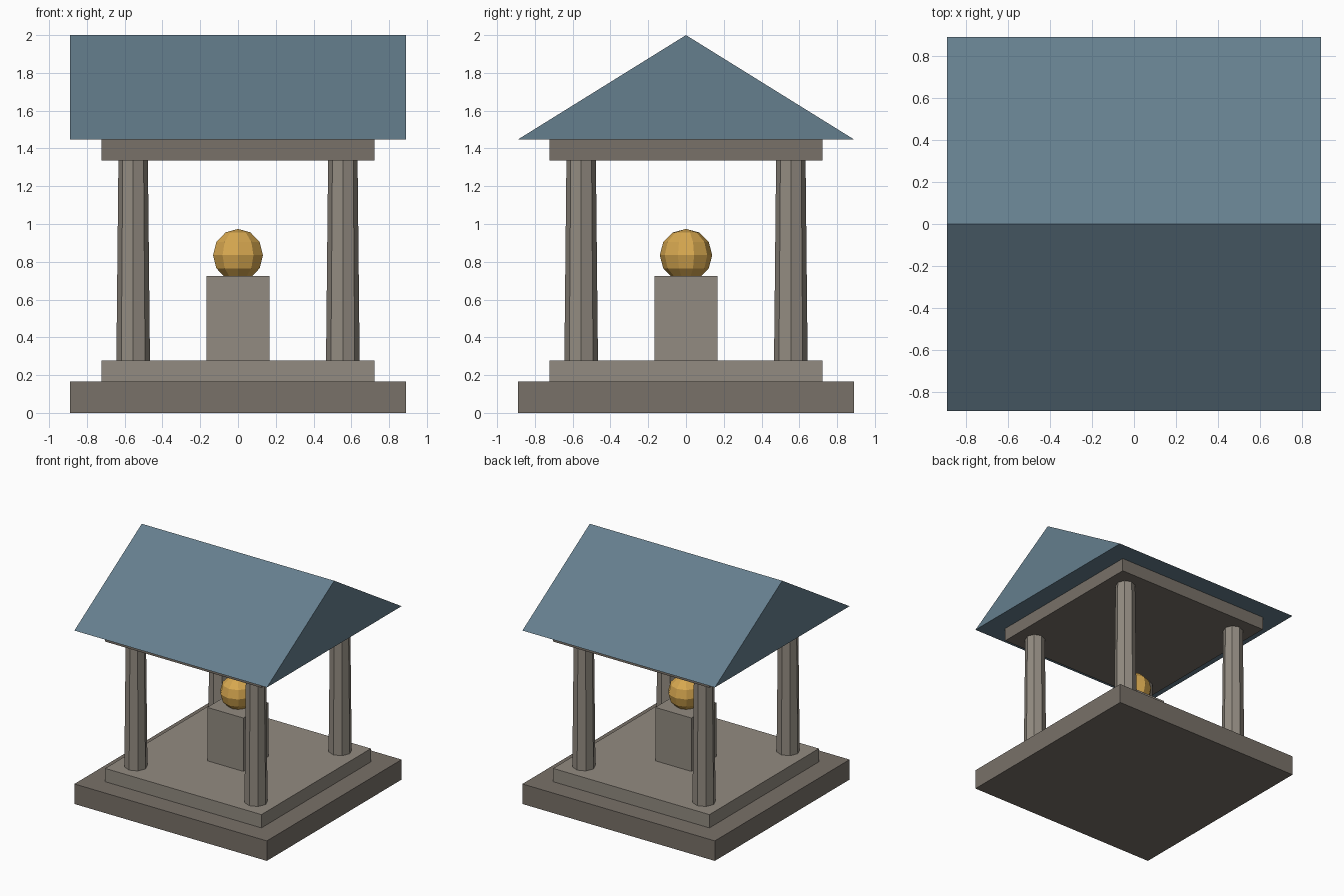
import bpy, bmesh
from math import pi
from mathutils import Matrix

if "Cube" in bpy.data.objects:
    bpy.data.objects.remove(bpy.data.objects["Cube"])


def material(name, rgb):
    m = bpy.data.materials.new(name)
    m.diffuse_color = (*rgb, 1)
    m.use_nodes = True
    m.node_tree.nodes["Principled BSDF"].inputs["Base Color"].default_value = m.diffuse_color
    return m


dark_stone = material("dark_stone", (0.19, 0.165, 0.14))
light_stone = material("light_stone", (0.29, 0.26, 0.22))
slate = material("slate", (0.13, 0.21, 0.27))
gold = material("gold", (0.68, 0.39, 0.08))


def add(name, bm, mat):
    bmesh.ops.recalc_face_normals(bm, faces=bm.faces)
    me = bpy.data.meshes.new(name)
    bm.to_mesh(me)
    bm.free()
    me.materials.append(mat)
    ob = bpy.data.objects.new(name, me)
    bpy.context.collection.objects.link(ob)
    return ob


def slab(name, half, z0, z1, mat):
    bm = bmesh.new()
    m = Matrix.Translation((0, 0, (z0 + z1) / 2)) @ Matrix.Diagonal((2 * half, 2 * half, z1 - z0, 1))
    bmesh.ops.create_cube(bm, size=1, matrix=m)
    return add(name, bm, mat)


# Heights of the stacked levels
BASE, FLOOR, PLINTH, BEAM, EAVES, RIDGE = 0.167, 0.278, 0.724, 1.337, 1.448, 2.0
HALF = 0.889

# Stepped base, pedestal and ceiling slab
slab("base_step", HALF, 0, BASE, dark_stone)
slab("floor_step", 0.722, BASE, FLOOR, light_stone)
slab("pedestal", 0.167, FLOOR, PLINTH, light_stone)
slab("ceiling_slab", 0.722, BEAM, EAVES, dark_stone)

# Four tapered eight-sided columns
for side, x in (("left", -0.555), ("right", 0.555)):
    for end, y in (("front", -0.555), ("back", 0.555)):
        bm = bmesh.new()
        bmesh.ops.create_cone(bm, cap_ends=True, segments=8, radius1=0.089, radius2=0.078,
                              depth=BEAM - FLOOR,
                              matrix=Matrix.Translation((x, y, (BEAM + FLOOR) / 2)))
        add(f"{end}_{side}_column", bm, light_stone)

# Faceted orb, partly sunk into the pedestal, with corners on the y axis
bm = bmesh.new()
bmesh.ops.create_uvsphere(bm, u_segments=10, v_segments=6, radius=0.139)
if max(v.co.x for v in bm.verts) > 0.136:
    bmesh.ops.rotate(bm, verts=bm.verts, matrix=Matrix.Rotation(pi / 2, 3, 'Z'))
bmesh.ops.translate(bm, verts=bm.verts, vec=(0, 0, 0.835))
add("orb", bm, gold)

# Gable roof: triangle profile extruded along x
bm = bmesh.new()
profile = [(-HALF, EAVES), (HALF, EAVES), (0, RIDGE)]
face = bm.faces.new([bm.verts.new((-HALF, y, z)) for y, z in profile])
ext = bmesh.ops.extrude_face_region(bm, geom=[face], use_keep_orig=True)["geom"]
bmesh.ops.translate(bm, verts=[g for g in ext if isinstance(g, bmesh.types.BMVert)],
                    vec=(2 * HALF, 0, 0))
add("gable_roof", bm, slate)
